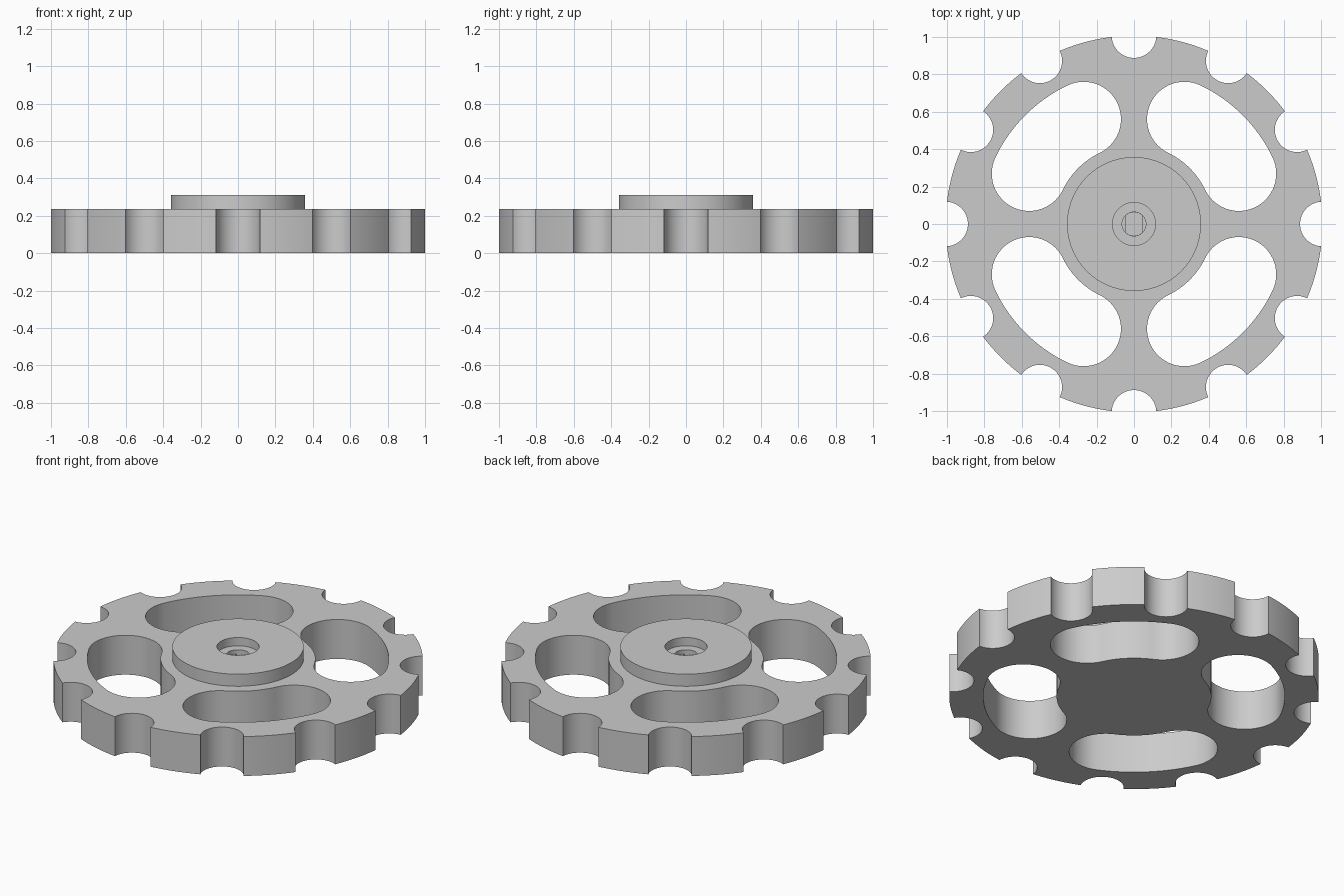
import bpy, bmesh
from math import sin, cos, pi, radians, asin

cube = bpy.data.objects.get("Cube")
if cube:
    bpy.data.objects.remove(cube, do_unlink=True)

# Single grey material
grey = bpy.data.materials.new("plain grey")
grey.use_nodes = True
colour = (0.6, 0.6, 0.6, 1)
grey.diffuse_color = colour
grey.node_tree.nodes["Principled BSDF"].inputs["Base Color"].default_value = colour

RIM, PLATE_TOP, HUB_TOP = 1.007, 0.237, 0.31


def arc(cx, cy, r, start, end, n):
    step = (end - start) / n
    return [(cx + r * cos(start + i * step), cy + r * sin(start + i * step)) for i in range(n + 1)]


def circle(r, n, cx=0, cy=0):
    return arc(cx, cy, r, 0, 2 * pi, n)[:-1]


def prism(name, outlines, z0, z1):
    """Extrude one or more closed outlines from z0 up to z1."""
    bm = bmesh.new()
    for outline in outlines:
        low = [bm.verts.new((x, y, z0)) for x, y in outline]
        high = [bm.verts.new((x, y, z1)) for x, y in outline]
        bm.faces.new(low[::-1])
        bm.faces.new(high)
        for i in range(len(low)):
            j = (i + 1) % len(low)
            bm.faces.new((low[i], low[j], high[j], high[i]))
    mesh = bpy.data.meshes.new(name)
    bm.to_mesh(mesh)
    bm.free()
    mesh.materials.append(grey)
    obj = bpy.data.objects.new(name, mesh)
    bpy.context.collection.objects.link(obj)
    return obj


def combine(target, tool, operation):
    """Apply a boolean and discard the tool."""
    tool.hide_render = True
    mod = target.modifiers.new("boolean", 'BOOLEAN')
    mod.operation = operation
    mod.solver = 'EXACT'
    mod.object = tool
    bpy.ops.object.select_all(action='DESELECT')
    bpy.context.view_layer.objects.active = target
    target.select_set(True)
    bpy.ops.object.modifier_apply(modifier=mod.name)
    bpy.data.objects.remove(tool, do_unlink=True)


def window(mid):
    """Curved slot with round ends, following the wheel around the angle mid."""
    path, end_r, half = 0.622, 0.2, radians(19.3)
    a, b = mid - half, mid + half
    outer = arc(0, 0, path + end_r, a, b, 20)
    far = arc(path * cos(b), path * sin(b), end_r, b, b + pi, 28)
    inner = arc(0, 0, path - end_r, b, a, 20)
    near = arc(path * cos(a), path * sin(a), end_r, a + pi, a + 2 * pi, 28)
    return outer[:-1] + far[:-1] + inner[:-1] + near[:-1]


def double_flat(r, flat):
    """Round outline with two flat sides facing left and right."""
    t = asin(flat / r)
    return (arc(0, 0, r, pi / 2 - t, pi / 2 + t, 12)
            + arc(0, 0, r, 3 * pi / 2 - t, 3 * pi / 2 + t, 12))


# Wheel plate with raised hub
wheel = prism("sprocket_wheel", [circle(RIM, 180)], 0, PLATE_TOP)
combine(wheel, prism("hub", [circle(0.358, 96)], 0.1, HUB_TOP), 'UNION')

# Four windows between the spokes
windows = [window(pi / 4 + i * pi / 2) for i in range(4)]
combine(wheel, prism("window_cutter", windows, -0.1, 0.5), 'DIFFERENCE')

# Twelve round notches in the rim
notches = [circle(0.119, 64, RIM * cos(i * pi / 6), RIM * sin(i * pi / 6)) for i in range(12)]
combine(wheel, prism("notch_cutter", notches, -0.1, 0.5), 'DIFFERENCE')

# Stepped blind bore: recess, round seat, shaft socket with two flats
combine(wheel, prism("recess_cutter", [circle(0.115, 48)], 0.26, 0.5), 'DIFFERENCE')
combine(wheel, prism("seat_cutter", [circle(0.064, 40)], 0.235, 0.5), 'DIFFERENCE')
combine(wheel, prism("socket_cutter", [double_flat(0.063, 0.043)], 0.06, 0.5), 'DIFFERENCE')

bpy.ops.object.shade_smooth_by_angle(angle=radians(30))
